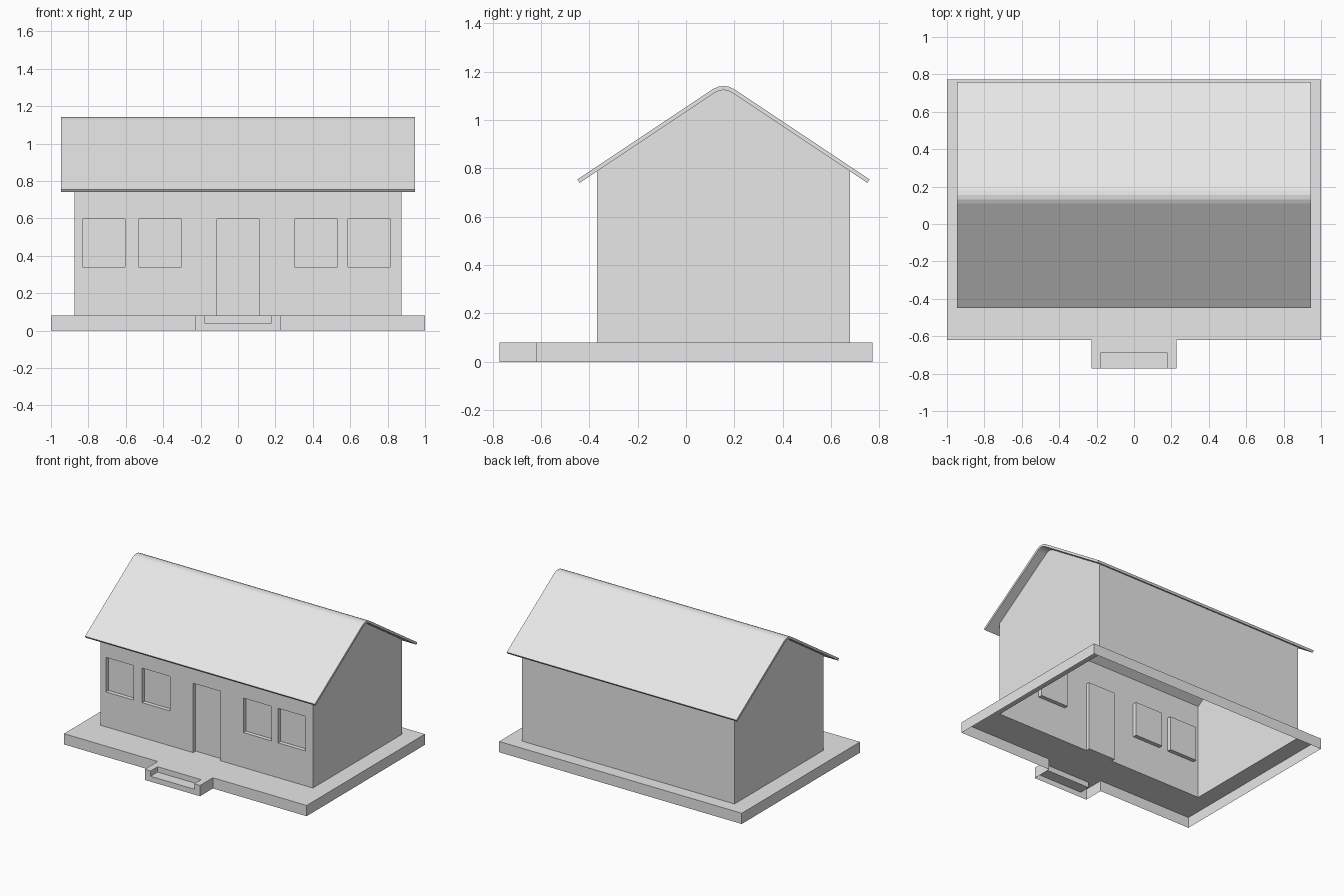
import bpy, bmesh
from math import sin, cos, atan2

cube = bpy.data.objects.get("Cube")
if cube:
    bpy.data.objects.remove(cube)

plaster = bpy.data.materials.new("pale_grey")
plaster.use_nodes = True
plaster.diffuse_color = (0.8, 0.8, 0.8, 1)
plaster.node_tree.nodes["Principled BSDF"].inputs["Base Color"].default_value = (0.8, 0.8, 0.8, 1)

# Main dimensions
SLAB, STEP = 0.08, 0.04
WALL_X, FRONT, BACK = 0.875, -0.368, 0.678
EAVE_Z, RECESS = 0.788, 0.03
DOOR = (-0.112, 0.112)
WINDOWS = [(-0.832, -0.604), (-0.532, -0.302), (0.302, 0.532), (0.589, 0.815)]
SILL, LINTEL = 0.34, 0.597
RIDGE_Y, RIDGE_Z, PITCH = 0.155, 1.061, atan2(2, 3)


def add_object(name, bm):
    bmesh.ops.remove_doubles(bm, verts=bm.verts, dist=1e-5)
    mesh = bpy.data.meshes.new(name)
    bm.to_mesh(mesh)
    bm.free()
    mesh.materials.append(plaster)
    obj = bpy.data.objects.new(name, mesh)
    bpy.context.collection.objects.link(obj)
    return obj


def relief(name, us, vs, level, place, ground=None):
    """Sheet of stepped rectangles: level(u, v) is a height, or None for a hole."""
    bm = bmesh.new()

    def quad(*points):
        bm.faces.new([bm.verts.new(place(*p)) for p in points])

    def height(i, j):
        if 0 <= i < len(us) - 1 and 0 <= j < len(vs) - 1:
            return level((us[i] + us[i + 1]) / 2, (vs[j] + vs[j + 1]) / 2)
        return ground

    for i in range(-1, len(us) - 1):
        for j in range(-1, len(vs) - 1):
            h, right, above = height(i, j), height(i + 1, j), height(i, j + 1)
            u1, v1 = us[i + 1], vs[j + 1]
            if i >= 0 and j >= 0 and h not in (None, ground):
                quad((us[i], vs[j], h), (u1, vs[j], h), (u1, v1, h), (us[i], v1, h))
            if j >= 0 and None not in (h, right) and h != right:
                quad((u1, vs[j], h), (u1, vs[j], right), (u1, v1, right), (u1, v1, h))
            if i >= 0 and None not in (h, above) and h != above:
                quad((us[i], v1, above), (us[i], v1, h), (u1, v1, h), (u1, v1, above))
    return add_object(name, bm)


def gable_line(radius, half_span, steps=4):
    """Rounded ridge with a straight slope down to each eave, as (y, z) points."""
    run = (half_span - radius * sin(PITCH)) / cos(PITCH)
    arc = [PITCH * (2 * k / steps - 1) for k in range(steps + 1)]
    pts = [(RIDGE_Y + radius * sin(a), RIDGE_Z + radius * cos(a)) for a in arc]
    dy, dz = run * cos(PITCH), -run * sin(PITCH)
    first = (pts[0][0] - dy, pts[0][1] + dz)
    last = (pts[-1][0] + dy, pts[-1][1] + dz)
    return [first] + pts + [last]


# Hollow foundation slab with a front landing, a sunken step and an open house floor
def slab_level(x, y):
    if y < -0.62:
        if abs(x) > 0.227:
            return 0
        return STEP if abs(x) < 0.18 and y < -0.69 else SLAB
    if abs(x) < WALL_X and FRONT < y < BACK:
        in_doorway = DOOR[0] < x < DOOR[1] and y < FRONT + RECESS
        return SLAB if in_doorway else None
    return SLAB


relief("foundation",
       [-1, -WALL_X, -0.227, -0.18, *DOOR, 0.18, 0.227, WALL_X, 1],
       [-0.772, -0.69, -0.62, FRONT, FRONT + RECESS, BACK, 0.772],
       slab_level, lambda x, y, h: (x, y, h), ground=0)


# Front wall with sunken door and windows
def wall_level(x, z):
    door = DOOR[0] < x < DOOR[1] and z < LINTEL
    window = SILL < z < LINTEL and any(a < x < b for a, b in WINDOWS)
    return -RECESS if door or window else 0.0


relief("front_wall",
       sorted([-WALL_X, WALL_X, *DOOR] + [x for pair in WINDOWS for x in pair]),
       [SLAB, SILL, LINTEL, EAVE_Z],
       wall_level, lambda x, z, h: (x, FRONT - h, z))

# Gable ends and back wall
bm = bmesh.new()
outline = [(FRONT, SLAB)] + gable_line(0.063, BACK - RIDGE_Y) + [(BACK, SLAB)]
left, right = [[bm.verts.new((s * WALL_X, y, z)) for y, z in outline] for s in (1, -1)]
bm.faces.new(reversed(left))
bm.faces.new(right)
bm.faces.new((left[-1], right[-1], right[-2], left[-2]))
add_object("gable_and_back_walls", bm)

# Thin roof sheet, extruded along the ridge
bm = bmesh.new()
upper, lower = gable_line(0.08, 0.604), gable_line(0.063, 0.5945)
ends = [[[bm.verts.new((s * 0.947, y, z)) for y, z in line] for line in (upper, lower)]
        for s in (-1, 1)]
(u0, l0), (u1, l1) = ends
for k in range(len(upper) - 1):
    for a, b in ((u0, u1), (l1, l0), (l0, u0), (u1, l1)):
        bm.faces.new((a[k], b[k], b[k + 1], a[k + 1]))
for k in (0, -1):
    bm.faces.new((u0[k], u1[k], l1[k], l0[k]))
bmesh.ops.recalc_face_normals(bm, faces=bm.faces)
add_object("roof", bm)
